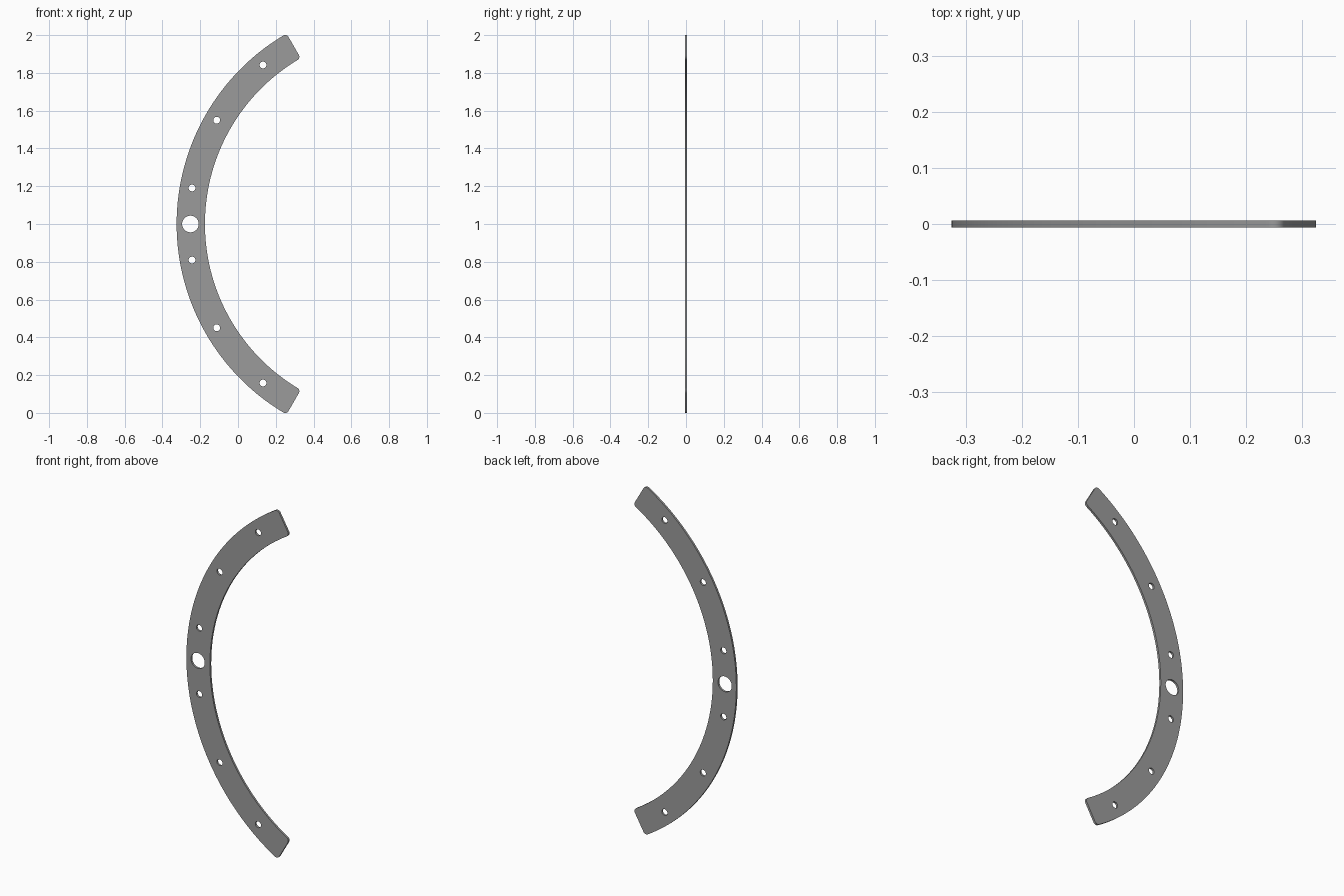
import bpy
from math import sin, cos, asin, pi, radians
from mathutils import Matrix

if "Cube" in bpy.data.objects:
    bpy.data.objects.remove(bpy.data.objects["Cube"])

CX, CZ = 0.839, 1.0          # centre of the arc
R_OUT, R_IN = 1.164, 1.014   # band radii
END = radians(60)            # half of the arc span
FILLET = 0.02
THICK = 0.012


def arc(cx, cz, r, a0, a1, n):
    return [(cx + r * cos(a0 + (a1 - a0) * i / n),
             cz + r * sin(a0 + (a1 - a0) * i / n)) for i in range(n + 1)]


def corner(r_mid, sign, outer):
    # rounded corner at one end of the band (sign -1 upper, +1 lower)
    a = pi + sign * (END - asin(FILLET / r_mid))
    x, z = CX + r_mid * cos(a), CZ + r_mid * sin(a)
    radial = a + (0 if outer else pi)
    tangent = pi + sign * (END + pi / 2)
    d = (tangent - radial + pi) % (2 * pi) - pi
    return arc(x, z, FILLET, radial, radial + d, 8)


# band outline: outer arc, lower end, inner arc, upper end
ao = END - asin(FILLET / (R_OUT - FILLET))
ai = END - asin(FILLET / (R_IN + FILLET))
outline = arc(CX, CZ, R_OUT, pi - ao, pi + ao, 96)
outline += corner(R_OUT - FILLET, 1, True)
outline += corner(R_IN + FILLET, 1, False)[::-1]
outline += arc(CX, CZ, R_IN, pi + ai, pi - ai, 96)
outline += corner(R_IN + FILLET, -1, False)
outline += corner(R_OUT - FILLET, -1, True)[::-1]

# holes: one large centre hole and three mirrored pairs of screw holes
loops = [outline, arc(-0.252, CZ, 0.044, 0, 2 * pi, 48)[:-1]]
for deg in (10, 30, 50):
    for s in (-1, 1):
        a = pi + s * radians(deg)
        loops.append(arc(CX + 1.099 * cos(a), CZ + 1.099 * sin(a),
                         0.018, 0, 2 * pi, 32)[:-1])

# filled flat profile with thickness
curve = bpy.data.curves.new("band_profile", 'CURVE')
curve.dimensions = '2D'
curve.fill_mode = 'BOTH'
curve.extrude = THICK / 2
for pts in loops:
    clean = [p for i, p in enumerate(pts)
             if (p[0] - pts[i - 1][0]) ** 2 + (p[1] - pts[i - 1][1]) ** 2 > 1e-8]
    sp = curve.splines.new('POLY')
    sp.points.add(len(clean) - 1)
    for p, (x, z) in zip(sp.points, clean):
        p.co = (x, z, 0, 1)
    sp.use_cyclic_u = True

plate = bpy.data.objects.new("curved_mounting_plate", curve)
bpy.context.collection.objects.link(plate)
bpy.context.view_layer.objects.active = plate
plate.select_set(True)
bpy.ops.object.convert(target='MESH')

# stand the plate upright and weld the rims
plate = bpy.context.object
plate.data.transform(Matrix.Rotation(pi / 2, 4, 'X') @ Matrix.Identity(4))
bpy.ops.object.mode_set(mode='EDIT')
bpy.ops.mesh.select_all(action='SELECT')
bpy.ops.mesh.remove_doubles(threshold=0.0001)
bpy.ops.mesh.normals_make_consistent(inside=False)
bpy.ops.object.mode_set(mode='OBJECT')
bpy.ops.object.shade_smooth_by_angle(angle=radians(30))

# dark grey finish
mat = bpy.data.materials.new("dark_grey")
mat.diffuse_color = (0.33, 0.33, 0.33, 1)
mat.use_nodes = True
mat.node_tree.nodes["Principled BSDF"].inputs["Base Color"].default_value = mat.diffuse_color
plate.data.materials.clear()
plate.data.materials.append(mat)
